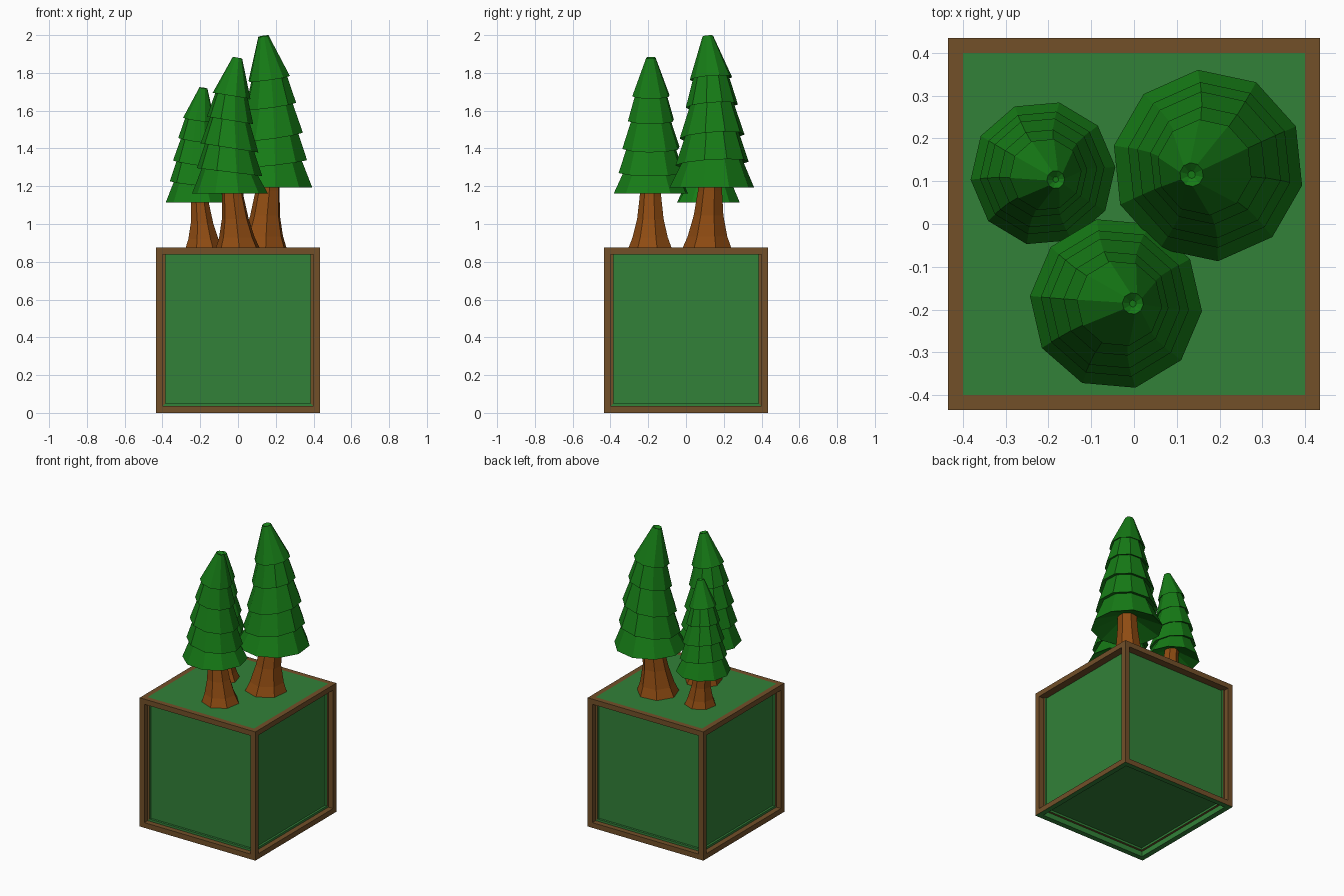
import bpy, bmesh
from math import sin, cos, pi, radians

if "Cube" in bpy.data.objects:
    bpy.data.objects.remove(bpy.data.objects["Cube"])


def material(name, rgb):
    m = bpy.data.materials.new(name)
    m.diffuse_color = (*rgb, 1)
    m.use_nodes = True
    m.node_tree.nodes["Principled BSDF"].inputs["Base Color"].default_value = m.diffuse_color
    return m


LEAF = material("leaf_green", (0.008, 0.2, 0.008))
BARK = material("bark", (0.27, 0.07, 0.006))
WOOD = material("frame_brown", (0.17, 0.08, 0.022))
PANEL = material("panel_green", (0.032, 0.22, 0.04))


def finish(name, bm, mats):
    bmesh.ops.recalc_face_normals(bm, faces=bm.faces)
    me = bpy.data.meshes.new(name)
    bm.to_mesh(me)
    bm.free()
    for m in mats:
        me.materials.append(m)
    ob = bpy.data.objects.new(name, me)
    bpy.context.collection.objects.link(ob)
    return ob


# Box: framed faces, panels recessed on the sides and bottom, flush on top
W, H, RIM = 0.87, 0.875, 0.05
bm = bmesh.new()
bmesh.ops.create_cube(bm, size=1)
for v in bm.verts:
    v.co.x *= W
    v.co.y *= W
    v.co.z = (v.co.z + 0.5) * H
for f in list(bm.faces):
    f.normal_update()
    n = f.normal.copy()
    if n.z < -0.5:
        f.material_index = 1
    bmesh.ops.inset_region(bm, faces=[f], thickness=RIM)
    if n.z < 0.5:
        walls = bmesh.ops.inset_region(bm, faces=[f], thickness=0.0001)["faces"]
        for v in f.verts:
            v.co -= n * RIM
    f.material_index = 1
finish("planter_box", bm, [WOOD, PANEL])


def loft(name, rings, sides, phase, mat):
    """Skin a stack of (x offset, z, radius, tilt in degrees) rings."""
    bm = bmesh.new()
    rows = []
    for x, z, r, tilt in rings:
        t = radians(tilt)
        row = []
        for i in range(sides):
            a = radians(phase) + 2 * pi * i / sides
            row.append(bm.verts.new((x + r * cos(a) * cos(t), r * sin(a),
                                     z - r * cos(a) * sin(t))))
        rows.append(row)
    for lo, hi in zip(rows, rows[1:]):
        for i in range(sides):
            j = (i + 1) % sides
            bm.faces.new((lo[i], lo[j], hi[j], hi[i]))
    bm.faces.new(rows[0][::-1])
    bm.faces.new(rows[-1])
    return finish(name, bm, [mat])


# Tree shape: flared trunk, five overlapping tiers leaning towards local +x
TRUNK = [(0, 0, 0.132, 0), (-0.005, 0.06, 0.108, 0), (-0.015, 0.17, 0.081, 0),
         (-0.03, 0.30, 0.066, 0), (-0.04, 0.43, 0.06, 0)]
TIERS = [(-0.047, 0.318, 0.225, 0), (-0.05, 0.445, 0.195, 7),
         (-0.05, 0.588, 0.173, 9), (-0.047, 0.75, 0.139, 9),
         (-0.038, 0.895, 0.113, 9)]
CANOPY = [(-0.04, 0.40, 0.05, 0), TIERS[0]]
for x, z, r, tilt in TIERS[1:]:
    CANOPY += [(x, z + 0.012, r * 0.83, tilt), (x, z, r, tilt)]
CANOPY += [(-0.003, 1.12, 0.028, 10), (-0.003, 1.105, 0.009, 10)]

# Three scaled and turned copies: name, x, y, scale, lean direction
for name, x, y, s, turn in [("tall_tree", 0.132, 0.114, 1.0, 209),
                            ("middle_tree", 0.0, -0.186, 0.898, 0),
                            ("small_tree", -0.181, 0.103, 0.755, -26)]:
    for ob in (loft(name + "_trunk", TRUNK, 7, 16, BARK),
               loft(name + "_canopy", CANOPY, 10, 31, LEAF)):
        ob.location = (x, y, H)
        ob.scale = (s, s, s)
        ob.rotation_euler.z = radians(turn)
